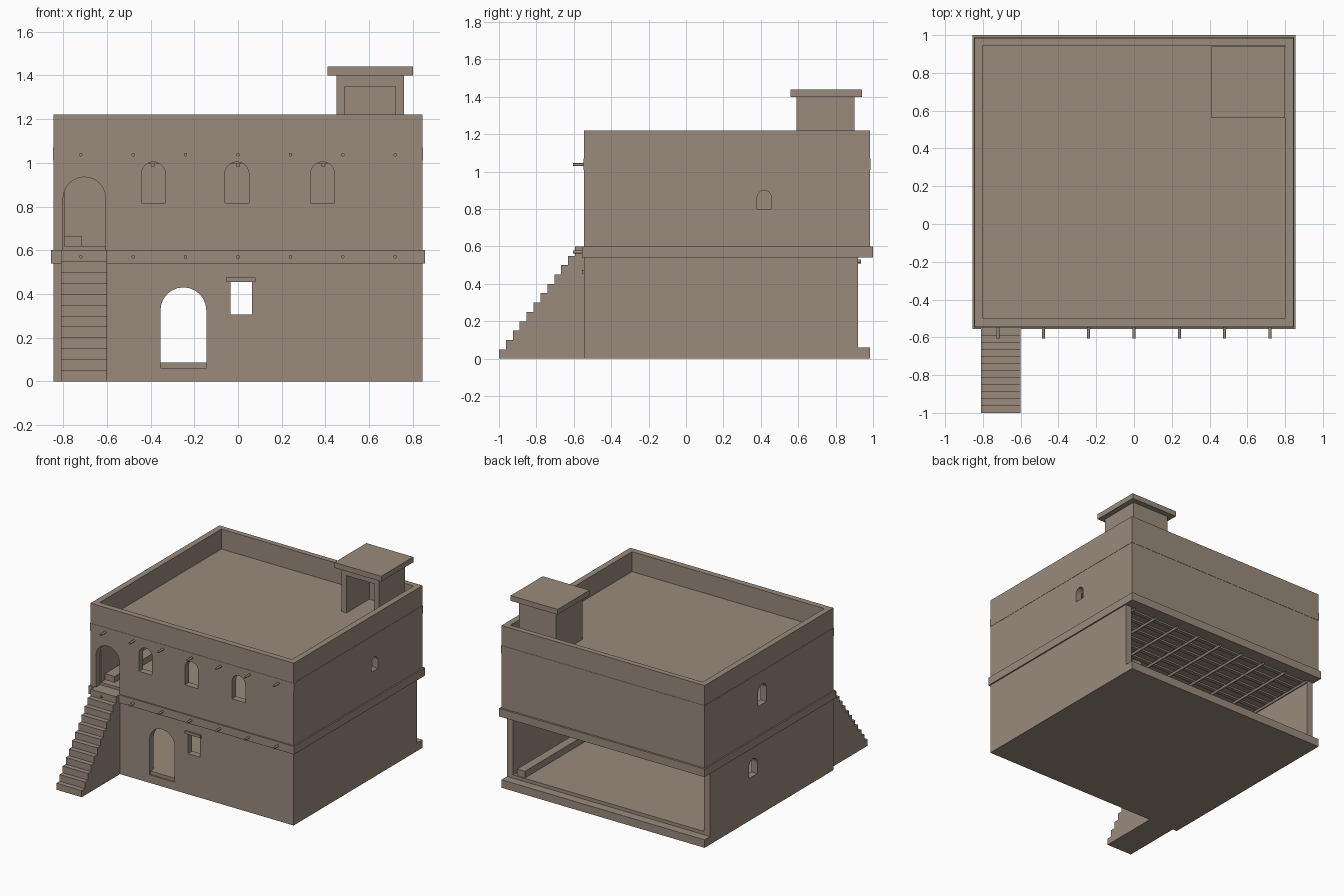
import bpy, bmesh, math
from mathutils import Matrix

cube = bpy.data.objects.get("Cube")
if cube:
    bpy.data.objects.remove(cube, do_unlink=True)

adobe = bpy.data.materials.new("tan adobe")
adobe.use_nodes = True
COLOUR = (0.323, 0.258, 0.202, 1)
adobe.diffuse_color = COLOUR
adobe.node_tree.nodes["Principled BSDF"].inputs["Base Color"].default_value = COLOUR


def finish(name, bm):
    bmesh.ops.recalc_face_normals(bm, faces=bm.faces[:])
    mesh = bpy.data.meshes.new(name)
    bm.to_mesh(mesh)
    bm.free()
    mesh.materials.append(adobe)
    obj = bpy.data.objects.new(name, mesh)
    bpy.context.collection.objects.link(obj)
    return obj


def box(name, x, y, z):
    bm = bmesh.new()
    size = [b - a for a, b in (x, y, z)]
    centre = [(a + b) / 2 for a, b in (x, y, z)]
    bmesh.ops.create_cube(bm, size=1, matrix=Matrix.Translation(centre) @ Matrix.Diagonal((*size, 1)))
    return finish(name, bm)


def prism(name, outline, axis, start, end):
    """Extrude a (u, z) outline along the x or y axis."""
    bm = bmesh.new()
    place = (lambda u, z: (start, u, z)) if axis == "x" else (lambda u, z: (u, start, z))
    face = bm.faces.new([bm.verts.new(place(u, z)) for u, z in outline])
    ext = bmesh.ops.extrude_face_region(bm, geom=[face])
    d = end - start
    verts = [v for v in ext["geom"] if isinstance(v, bmesh.types.BMVert)]
    bmesh.ops.translate(bm, verts=verts, vec=(d, 0, 0) if axis == "x" else (0, d, 0))
    return finish(name, bm)


def arch(centre, width, low, high):
    r = width / 2
    curve = [(centre + r * math.cos(math.pi * i / 12), high - r + r * math.sin(math.pi * i / 12))
             for i in range(13)]
    return [(centre - r, low), (centre + r, low)] + curve


def rect(u0, u1, z0, z1):
    return [(u0, z0), (u1, z0), (u1, z1), (u0, z1)]


def cut(wall, outline, axis, start, end):
    """Cut an opening through a wall and bake the result."""
    cutter = prism("cutter", outline, axis, start, end)
    mod = wall.modifiers.new("opening", "BOOLEAN")
    mod.operation, mod.solver, mod.object = "DIFFERENCE", "EXACT", cutter
    bpy.context.view_layer.update()
    graph = bpy.context.evaluated_depsgraph_get()
    baked = bpy.data.meshes.new_from_object(wall.evaluated_get(graph))
    wall.modifiers.clear()
    wall.data = baked
    bpy.data.objects.remove(cutter, do_unlink=True)


def pole(name, x, y0, y1, z, radius):
    bm = bmesh.new()
    m = Matrix.Translation((x, (y0 + y1) / 2, z)) @ Matrix.Rotation(math.pi / 2, 4, "X")
    bmesh.ops.create_cone(bm, cap_ends=True, segments=10, radius1=radius, radius2=radius,
                          depth=y1 - y0, matrix=m)
    obj = finish(name, bm)
    for p in obj.data.polygons:
        p.use_smooth = len(p.vertices) == 4
    for e in obj.data.edges:
        a, b = (obj.data.vertices[i].co.y for i in e.vertices)
        e.use_edge_sharp = abs(a - b) < 0.0001


W, IN = 0.845, 0.795
FRONT, BACK = -0.545, 0.985
FRONT_IN = -0.495

# Ground slab and storey floors
box("foundation", (-W, W), (FRONT, BACK), (0, 0.06))
box("ground_floor", (-IN, IN), (FRONT_IN, 0.92), (0.06, 0.085))
box("middle_slab", (-0.855, 0.855), (-0.555, 1), (0.54, 0.6))
box("upper_floor", (-IN, IN), (FRONT_IN, 0.92), (0.6, 0.62))
box("roof_slab", (-W - 0.002, W + 0.002), (FRONT - 0.002, BACK + 0.002), (1.01, 1.07))

# Ground storey, open at the back
lower_front = box("lower_front_wall", (-W, W), (FRONT, FRONT_IN), (0.06, 0.54))
cut(lower_front, arch(-0.25, 0.21, 0.05, 0.43), "y", -0.7, -0.4)
cut(lower_front, rect(-0.035, 0.065, 0.305, 0.455), "y", -0.7, -0.4)
box("door_sill", (-0.355, -0.145), (FRONT + 0.01, FRONT_IN), (0.06, 0.085))
box("window_lintel", (-0.055, 0.08), (-0.557, FRONT_IN), (0.455, 0.475))
lower_right = box("lower_right_wall", (-W, -IN), (FRONT_IN, 0.92), (0.06, 0.54))
cut(lower_right, arch(0.41, 0.1, 0.32, 0.45), "x", -0.95, -0.7)
box("lower_left_wall", (IN, W), (FRONT_IN, 0.92), (0.06, 0.54))
box("lower_bench", (0.7, 0.765), (FRONT_IN, 0.915), (0.085, 0.135))

# Upper storey
upper_front = box("upper_front_wall", (-W, W), (FRONT, FRONT_IN), (0.6, 1.01))
cut(upper_front, arch(-0.703, 0.195, 0.59, 0.935), "y", -0.7, -0.4)
for x in (-0.387, -0.005, 0.387):
    cut(upper_front, arch(x, 0.11, 0.815, 1.004), "y", -0.7, -0.4)
upper_right = box("upper_right_wall", (-W, -IN), (FRONT_IN, 0.925), (0.6, 1.01))
cut(upper_right, arch(0.3, 0.1, 0.82, 0.97), "x", -0.95, -0.7)
upper_left = box("upper_left_wall", (IN, W), (FRONT_IN, 0.925), (0.6, 1.01))
cut(upper_left, arch(0.418, 0.075, 0.8, 0.9), "x", 0.7, 0.95)
box("upper_back_wall", (-W, W), (0.925, BACK), (0.6, 1.01))
box("upper_bench", (-IN, -0.715), (FRONT_IN + 0.05, 0.92), (0.62, 0.665))

# Parapet round the roof terrace
for name, y in (("front", (FRONT, -0.5)), ("back", (0.945, BACK))):
    box(name + "_parapet", (-W, W), y, (1.07, 1.22))
for name, s in (("left", 1), ("right", -1)):
    box(name + "_parapet", tuple(sorted((s * 0.8, s * W))), (-0.5, 0.945), (1.07, 1.22))

# Roof hatch house with an open doorway and flat cap
box("hatch_back_wall", (0.45, 0.76), (0.86, 0.9), (1.07, 1.4))
for name, x in (("left", (0.72, 0.76)), ("right", (0.45, 0.49))):
    box("hatch_" + name + "_wall", x, (0.59, 0.86), (1.07, 1.4))
box("hatch_door_header", (0.49, 0.72), (0.59, 0.63), (1.35, 1.4))
box("hatch_cap", (0.41, 0.8), (0.56, 0.94), (1.4, 1.44))

# Solid outdoor stair
STEPS, RISE, GO = 12, 0.05, 0.037
outline = [(FRONT, 0), (-1, 0)]
for i in range(STEPS):
    y = -1 + i * GO
    outline += [(y, (i + 1) * RISE)] + [(y + GO, (i + 1) * RISE)] * (i < STEPS - 1)
outline.append((FRONT, STEPS * RISE))
prism("outdoor_stair", outline, "x", -0.81, -0.6)

# Beam ends poking out of the front
for i in range(7):
    x = -0.72 + i * 0.24
    for level, z in (("lower", 0.57), ("upper", 1.037)):
        pole(level + "_beam_end", x, -0.605, FRONT + 0.01, z, 0.008)

# Ceiling poles with cross slats above them
for level, z, end in (("lower", 0.52, 0.935), ("upper", 0.99, 0.925)):
    for i in range(9):
        pole(level + "_ceiling_pole", -0.78 + i * 0.195, FRONT_IN, end, z, 0.01)
    for i in range(15):
        y = -0.46 + i * 0.095
        box(level + "_ceiling_slat", (-IN, IN), (y, y + 0.03), (z + 0.008, z + 0.02))
